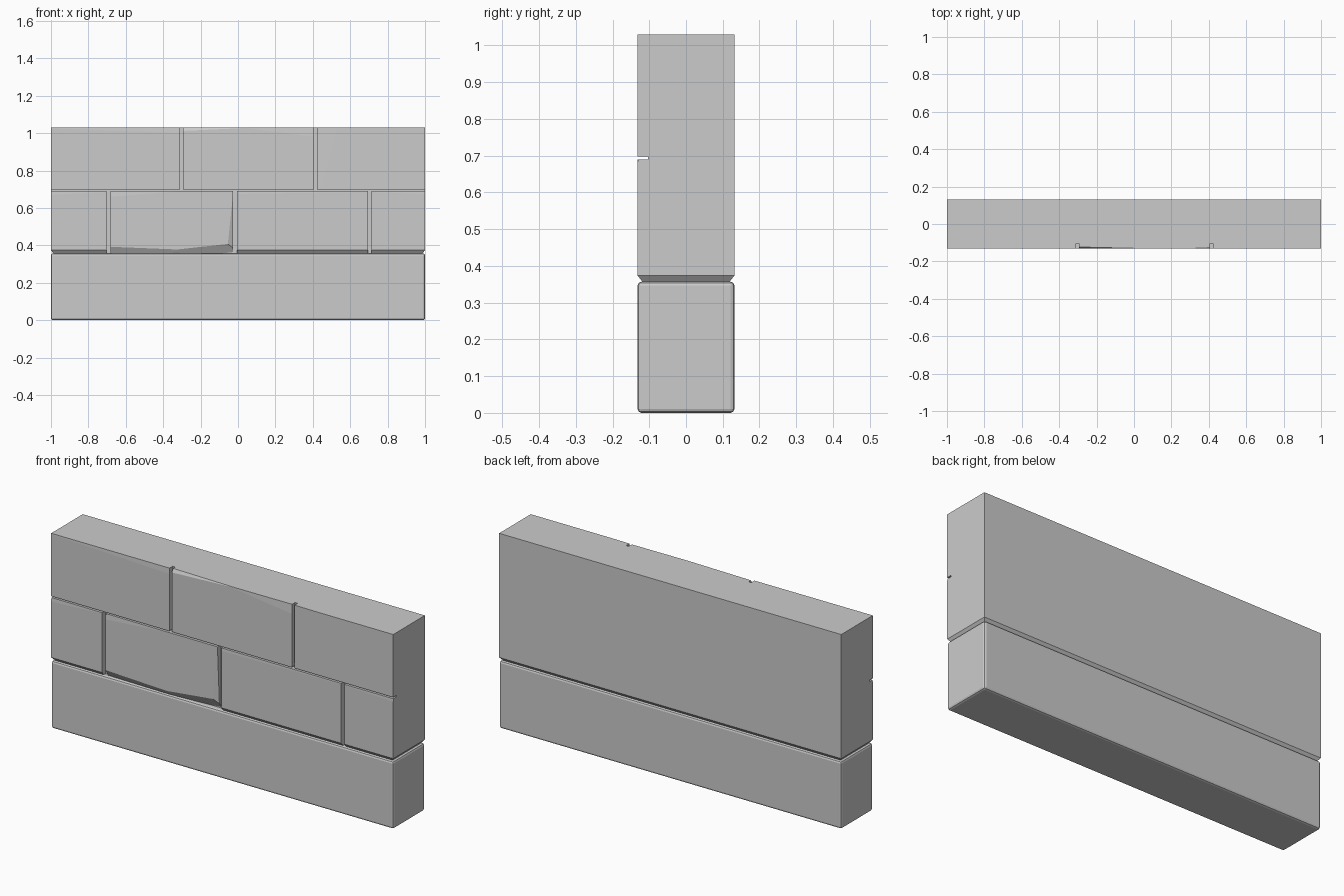
import bpy, bmesh
from mathutils import Vector

if "Cube" in bpy.data.objects:
    bpy.data.objects.remove(bpy.data.objects["Cube"])

HALF_Y = 0.132
TOP = 1.03
BOTTOM = 0.357      # underside of the upper wall
GROOVE = 0.104      # y depth of the mortar joints


def block(name, lo, hi, cuts=(), bevel=0.0):
    """Box between two corners, trimmed by (point, normal) planes."""
    bm = bmesh.new()
    bmesh.ops.create_cube(bm, size=1)
    lo, hi = Vector(lo), Vector(hi)
    for v in bm.verts:
        v.co = Vector((lo[i] + (v.co[i] + 0.5) * (hi[i] - lo[i]) for i in range(3)))
    for co, no in cuts:
        geom = bm.verts[:] + bm.edges[:] + bm.faces[:]
        res = bmesh.ops.bisect_plane(bm, geom=geom, dist=1e-6, plane_co=co,
                                     plane_no=Vector(no).normalized(), clear_outer=True)
        if res['geom_cut']:
            open_edges = [e for e in bm.edges if e.is_boundary]
            if open_edges:
                bmesh.ops.holes_fill(bm, edges=open_edges, sides=0)
    if bevel:
        bmesh.ops.bevel(bm, geom=bm.edges[:], offset=bevel, segments=2,
                        profile=0.5, affect='EDGES')
    bmesh.ops.recalc_face_normals(bm, faces=bm.faces[:])
    me = bpy.data.meshes.new(name)
    bm.to_mesh(me)
    bm.free()
    ob = bpy.data.objects.new(name, me)
    bpy.context.collection.objects.link(ob)
    return ob


def chip(a, b, slope):
    """Sloped cut through a line on the front face; removes its right side (a to b)."""
    dx, dz = b[0] - a[0], b[1] - a[1]
    n = Vector((dz, 0, -dx)).normalized() * slope
    return ((a[0], -HALF_Y, a[1]), (n.x, -1, n.z))


# Chamfer around the underside of the upper wall
Z = 0.374
under = [((1, 0, Z), (1, 0, -0.8)), ((-1, 0, Z), (-1, 0, -0.8)),
         ((0, HALF_Y, Z), (0, 1, -0.8)), ((0, -HALF_Y, Z), (0, -1, -0.8))]

# Plinth and wall core
block("base_course", (-1, -HALF_Y, 0), (1, HALF_Y, 0.357), bevel=0.011)
block("wall_core", (-1, -GROOVE, BOTTOM), (1, HALF_Y, TOP), under)

# Brick faces: left, right and worn edges
lower = [
    (-1, -0.702, [chip((-1, 0.67), (-0.7, 0.685), -0.08)]),
    (-0.682, -0.027, [chip((-0.35, 0.375), (-0.03, 0.41), 0.6),
                      chip((-0.68, 0.392), (-0.33, 0.378), 0.6),
                      chip((-0.027, 0.67), (-0.055, 0.40), -0.5),
                      chip((-0.68, 0.66), (-0.3, 0.69), -0.08)]),
    (-0.005, 0.696, [chip((0, 0.675), (0.69, 0.685), -0.08)]),
    (0.714, 1, [chip((0.71, 0.685), (1, 0.675), -0.08)]),
]
upper = [
    (-1, -0.309, [chip((-1, 1.025), (-0.3, 1.0), -0.06)]),
    (-0.294, 0.407, [chip((-0.29, 1.012), (0.1, 1.03), -0.5),
                     chip((0.1, 1.02), (0.41, 0.98), -0.06)]),
    (0.422, 1, [chip((0.44, 0.70), (0.53, 1.03), -0.02)]),
]
for row, z0, z1, cuts in (("lower", BOTTOM, 0.69, under), ("upper", 0.698, TOP, [])):
    for i, (x0, x1, wear) in enumerate(lower if row == "lower" else upper):
        # Wear slopes are turned so that each removes the outer edge
        fixed = []
        mid = Vector(((x0 + x1) / 2, -HALF_Y, (z0 + z1) / 2))
        for co, no in wear:
            no = Vector(no)
            if (mid - Vector(co)).dot(no) > 0:
                no.x, no.z = -no.x, -no.z
            fixed.append((co, no))
        block(f"{row}_brick_{i + 1}", (x0, -HALF_Y, z0), (x1, -GROOVE, z1), cuts + fixed)
